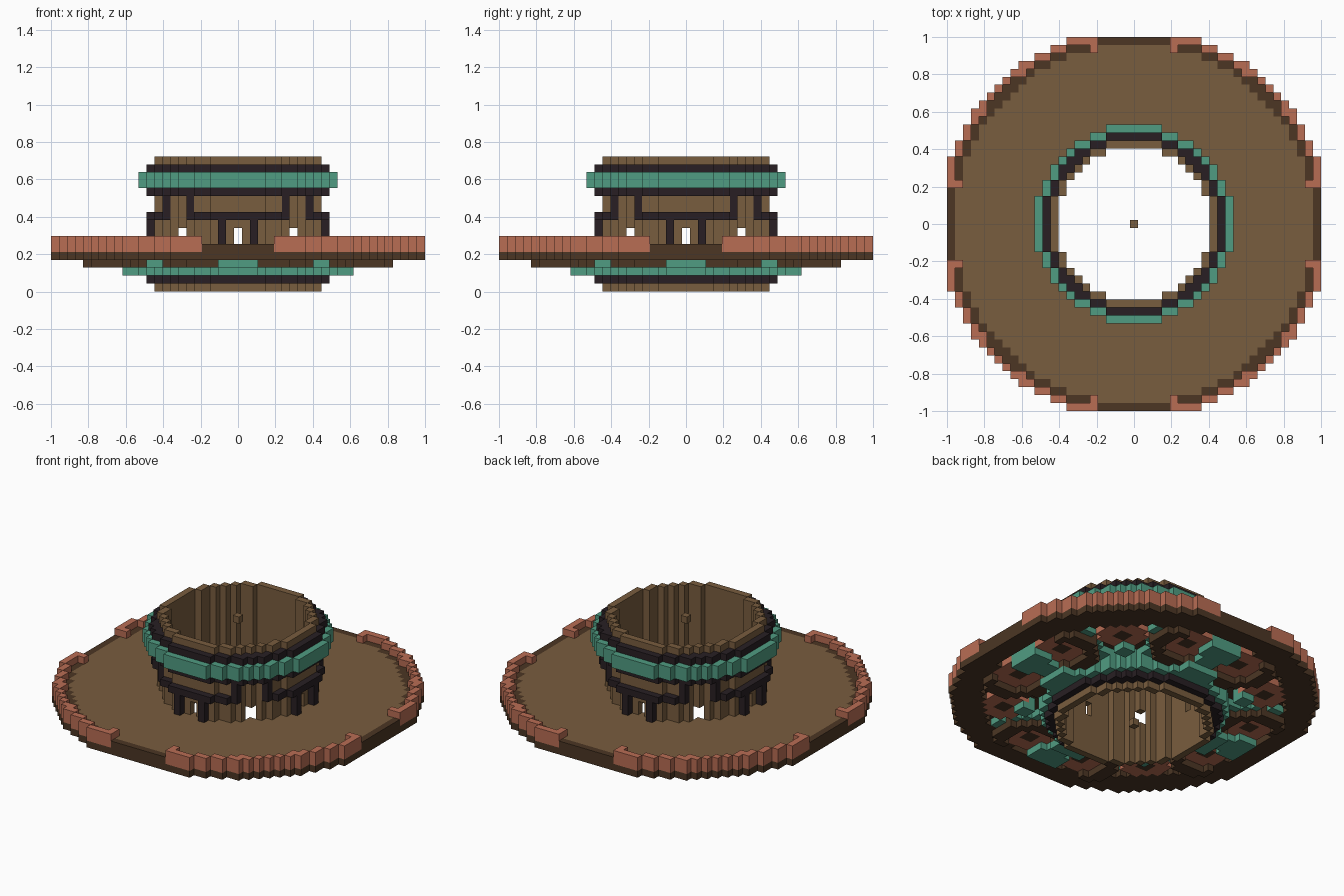
import bpy, bmesh, math
from mathutils import Vector

if "Cube" in bpy.data.objects:
    bpy.data.objects.remove(bpy.data.objects["Cube"], do_unlink=True)

CELL = 2 / 47
EDGE = 23


def material(name, rgb):
    lin = [((c / 255 + 0.055) / 1.055) ** 2.4 for c in rgb] + [1]
    m = bpy.data.materials.new(name)
    m.use_nodes = True
    m.diffuse_color = lin
    m.node_tree.nodes["Principled BSDF"].inputs["Base Color"].default_value = lin
    return m


brown = material("brown wood", (121, 93, 62))
dark = material("dark wood", (76, 54, 36))
black = material("black iron", (40, 31, 35))
green = material("green copper", (80, 156, 130))
clay = material("red clay", (185, 109, 84))

parts = {}
filled = set()


def dist(x, y):
    return round(math.hypot(x, y))


def lo_hi(x, y):
    return sorted((abs(x), abs(y)))


def add(name, mat, layers, rule):
    """Claim the free block cells that follow a rule, on the given layers."""
    span = range(-EDGE, EDGE + 1)
    flat = [(x, y) for x in span for y in span if rule(x, y)]
    new = {(x, y, z) for x, y in flat for z in layers} - filled
    parts.setdefault(name, (mat, set()))[1].update(new)
    filled.update(new)


def ring(inner, outer):
    return lambda x, y: inner <= dist(x, y) <= outer


# Round wall with doors on the axes and the diagonals
def solid_wall(x, y):
    lo, hi = lo_hi(x, y)
    return dist(x, y) == 10 and 0 < lo < hi


add("tower_wall", brown, [*range(6), *range(8, 17)], ring(10, 10))
add("tower_wall", brown, (6, 7), solid_wall)

# Bands around the tower
add("top_green_band", green, (13, 14), ring(12, 12))
add("upper_black_band", black, range(12, 16), ring(11, 11))
add("bottom_black_band", black, (1,), ring(11, 11))

# Black window and door frames
add("window_sill", black, (9,), lambda x, y: dist(x, y) == 11 and lo_hi(x, y)[0] <= 6)
add("window_post", black, (10, 11), lambda x, y: lo_hi(x, y) == [6, 9])
add("door_post", black, (6, 7, 8), lambda x, y: lo_hi(x, y) == [2, 11])

# Wide floor with a dark border, and the raised rim with end posts
add("rim", clay, (5, 6), ring(24, 24))
add("rim_end", clay, (5, 6), lambda x, y: lo_hi(x, y) == [5, 22])
add("floor_border", dark, (5,), ring(23, 23))
add("floor", brown, (5,), ring(11, 22))
add("under_rim", dark, (4,), ring(21, 24))


# Flowers set under the floor: one on each diagonal, two beside each axis
def diagonal_offset(x, y):
    return lo_hi(abs(x) - 12.5, abs(y) - 12.5)


def axis_offset(x, y):
    lo, hi = lo_hi(x, y)
    return lo_hi(lo - 4.5, hi - 16.5)


def patch(offset, size, corner):
    def rule(x, y):
        lo, hi = offset(x, y)
        return hi <= size and lo + hi <= corner
    return rule


for offset in (diagonal_offset, axis_offset):
    add("flower_heart", dark, (4,), patch(offset, 0.5, 1))
    add("flower", clay, (4,), patch(offset, 2.5, 4))


# Green ring with spokes between the flowers
def axis_spoke(x, y):
    lo, hi = lo_hi(x, y)
    return 12 <= hi <= 19 and lo <= (1 if hi < 17 else 2)


def diagonal_stub(x, y):
    lo, hi = lo_hi(x, y)
    return 12 <= dist(x, y) and hi <= 11 and lo >= 10


def slanted_spoke(x, y):
    lo, hi = lo_hi(x, y)
    return abs(lo - hi * math.tan(math.radians(30))) < 1 and 13 <= dist(x, y) <= 20


add("axis_spoke", green, (3, 4), axis_spoke)
add("diagonal_stub", green, (3, 4), diagonal_stub)
add("green_collar", green, (3, 4), ring(11, 12))
add("lower_green_ring", green, (2,), lambda x, y: 11 <= dist(x, y) <= 12
    or lo_hi(x, y)[0] <= 2 and 12 <= dist(x, y) <= 14)

# Dark frames around the flowers beside the axes
add("flower_frame", dark, (3, 4), lambda x, y: patch(axis_offset, 4.5, 6)(x, y)
    and not patch(axis_offset, 2.5, 4)(x, y) and lo_hi(x, y)[1] <= 19)
add("slanted_spoke", green, (4,), slanted_spoke)

# Small floating blocks on the axis
add("centre_block", brown, (0, 16), lambda x, y: x == y == 0)

AXES = [Vector(v) for v in ((1, 0, 0), (-1, 0, 0), (0, 1, 0), (0, -1, 0), (0, 0, 1), (0, 0, -1))]


def build(name, mat, cells):
    """Make one mesh from the exposed faces of a part's blocks."""
    bm = bmesh.new()
    for c in sorted(cells):
        for n in AXES:
            if tuple(int(p + q) for p, q in zip(c, n)) in filled:
                continue
            u = Vector((n.y, n.z, n.x))
            v = n.cross(u)
            mid = Vector((c[0], c[1], c[2] + 0.5)) + n / 2
            quad = [mid + (u * i + v * j) / 2 for i, j in ((-1, -1), (1, -1), (1, 1), (-1, 1))]
            face = bm.faces.new([bm.verts.new(p * CELL) for p in quad])
            # The underside of the floor is dark
            if name == "floor" and n.z < 0:
                face.material_index = 1
    bmesh.ops.remove_doubles(bm, verts=bm.verts, dist=CELL / 50)
    mesh = bpy.data.meshes.new(name)
    bm.to_mesh(mesh)
    bm.free()
    mesh.materials.append(mat)
    if name == "floor":
        mesh.materials.append(dark)
    bpy.context.collection.objects.link(bpy.data.objects.new(name, mesh))


for part, (mat, cells) in parts.items():
    build(part, mat, cells)
